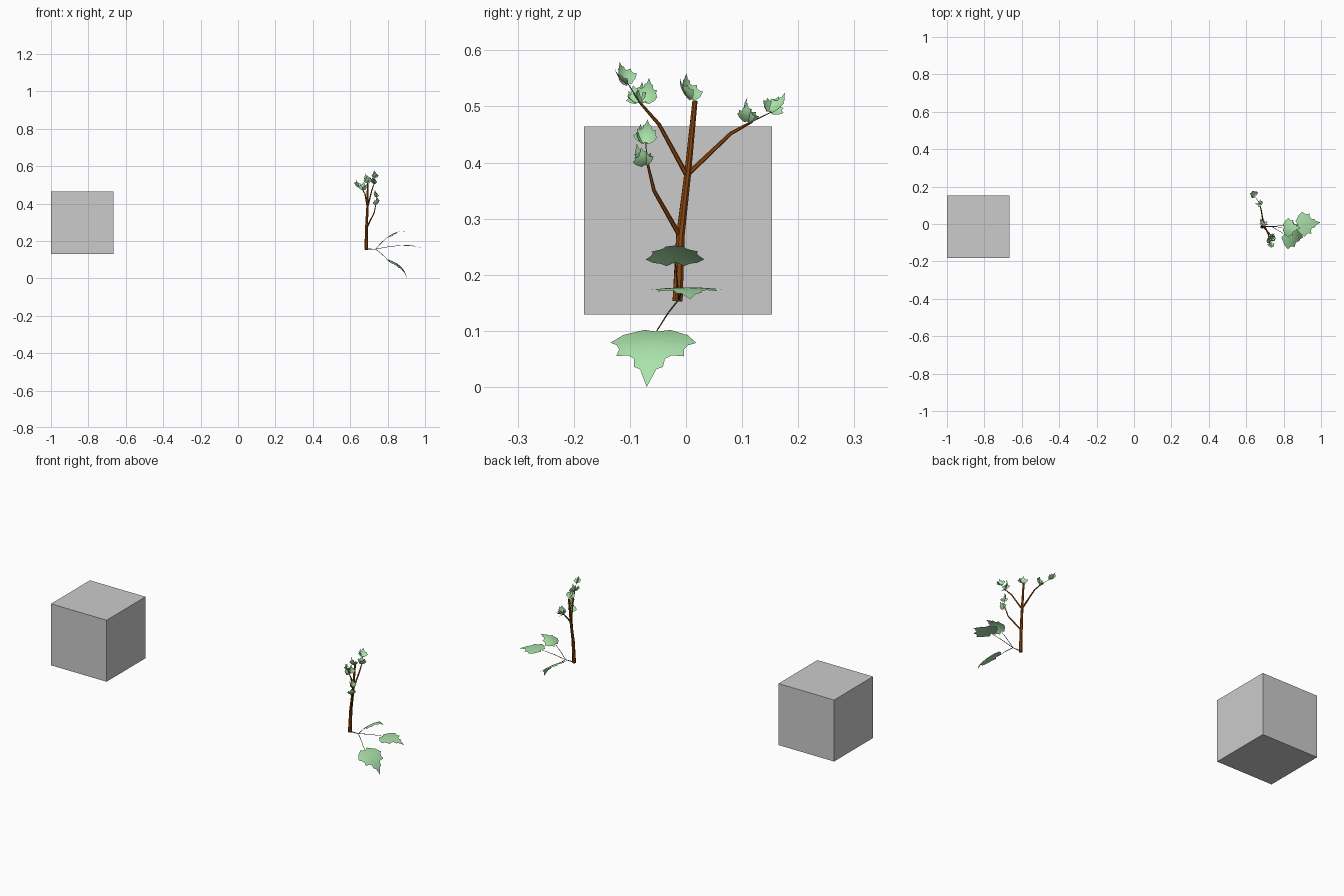
import bpy, bmesh
from mathutils import Vector as V, Matrix

if "Cube" in bpy.data.objects:
    bpy.data.objects.remove(bpy.data.objects["Cube"])


def material(name, rgb):
    m = bpy.data.materials.new(name)
    m.diffuse_color = (*rgb, 1)
    m.use_nodes = True
    m.node_tree.nodes["Principled BSDF"].inputs["Base Color"].default_value = m.diffuse_color
    return m


BARK = material("bark", (0.28, 0.065, 0.005))
GREEN = material("leaf_green", (0.40, 0.76, 0.40))
STALK = material("stalk", (0.10, 0.12, 0.05))


def finish(name, bm, mat=None, smooth=False):
    me = bpy.data.meshes.new(name)
    bm.to_mesh(me)
    bm.free()
    ob = bpy.data.objects.new(name, me)
    bpy.context.collection.objects.link(ob)
    if mat:
        me.materials.append(mat)
    for p in me.polygons:
        p.use_smooth = smooth
    return ob


def tube(name, pts, r0, r1, mat, sides=8):
    """Tapered tube along a path, capped at both ends."""
    bm = bmesh.new()
    pts = [V(p) for p in pts]
    rings = []
    for i, p in enumerate(pts):
        t = pts[min(i + 1, len(pts) - 1)] - pts[max(i - 1, 0)]
        t.normalize()
        a = t.cross(V((0.3, 0.9, -0.2)) if abs(t.y) < 0.8 else V((1, 0, 0))).normalized()
        r = r0 + (r1 - r0) * i / (len(pts) - 1)
        rings.append([bm.verts.new(p + Matrix.Rotation(6.28319 * k / sides, 3, t) @ a * r)
                      for k in range(sides)])
    for A, B in zip(rings, rings[1:]):
        for k in range(sides):
            j = (k + 1) % sides
            bm.faces.new((A[k], A[j], B[j], B[k]))
    bm.faces.new(rings[0][::-1])
    bm.faces.new(rings[-1])
    bmesh.ops.recalc_face_normals(bm, faces=bm.faces)
    return finish(name, bm, mat)


# Right half of a lobed leaf: (along, across), length 1
HALF = [(0.03, 0), (-.05, .16), (.03, .27), (.10, .40), (.28, .53), (.35, .44), (.44, .40),
        (.56, .42), (.56, .27), (.62, .19), (.74, .18), (.78, .10), (1, 0)]
OUTLINE = HALF + [(u, -v) for u, v in HALF[-2:0:-1]]


def leaf(name, base, tip, up, arch=0.1, cup=-0.3):
    """Lobed sheet from base to tip; arch bows it lengthways, cup bends its sides."""
    base, tip = V(base), V(tip)
    d = tip - base
    L = d.length
    d.normalize()
    side = V(up).cross(d).normalized()
    n = d.cross(side)

    def place(u, v):
        h = arch * 4 * u * (1 - u) + cup * v * v
        return base + (d * u + side * v + n * h) * L

    bm = bmesh.new()
    centre = (0.32, 0)
    mid = bm.verts.new(place(*centre))
    rings = []
    for s in (0.35, 0.7, 1.0):
        rings.append([bm.verts.new(place(centre[0] + (u - centre[0]) * s, v * s))
                      for u, v in OUTLINE])
    N = len(OUTLINE)
    for k in range(N):
        j = (k + 1) % N
        bm.faces.new((mid, rings[0][j], rings[0][k]))
        for A, B in zip(rings, rings[1:]):
            bm.faces.new((A[k], A[j], B[j], B[k]))
    bmesh.ops.recalc_face_normals(bm, faces=bm.faces)
    bm.normal_update()
    if sum((f.normal * f.calc_area() for f in bm.faces), V()).dot(n) < 0:
        bmesh.ops.reverse_faces(bm, faces=bm.faces)
    return finish(name, bm, GREEN, True)


# Block
bm = bmesh.new()
bmesh.ops.create_cube(bm, size=0.335)
bmesh.ops.translate(bm, verts=bm.verts, vec=(-0.8325, -0.014, 0.2965))
finish("block", bm)

# Trunk and branches
tube("trunk", [(.685, -.015, .153), (.687, -.010, .27), (.692, .003, .38), (.694, .016, .51)],
     .0095, .0048, BARK)
tube("lower_branch", [(.687, -.010, .268), (.728, -.057, .350), (.738, -.069, .400)],
     .0045, .0022, BARK, 6)
tube("left_branch", [(.692, .001, .378), (.715, -.048, .468), (.728, -.083, .508)],
     .0045, .0022, BARK, 6)
tube("right_branch", [(.692, .004, .380), (.679, .080, .452), (.666, .118, .473)],
     .0045, .0022, BARK, 6)

# Twigs carrying the small leaves
for i, p in enumerate([
        [(.666, .118, .473), (.645, .152, .490)],
        [(.728, -.083, .508), (.733, -.103, .540)],
        [(.738, -.069, .400), (.740, -.072, .437)]]):
    tube(f"twig_{i}", p, .0012, .0008, STALK, 5)

# Small leaf clusters: base, growing direction, length, facing
CLUSTERS = [
    ((.694, .010, .512), (-.15, -.10, 1), .050, (.3, 1, 0)),
    ((.730, -.103, .540), (.15, -.30, 1), .042, (.4, 1, 0)),
    ((.730, -.072, .507), (.10, .10, 1), .044, (1, .1, .3)),
    ((.728, -.085, .507), (-.20, -.2, .6), .036, (1, .2, .3)),
    ((.740, -.072, .435), (.10, .05, 1), .042, (1, .2, .4)),
    ((.738, -.074, .395), (.10, -.25, 1), .042, (-1, .4, .3)),
    ((.667, .110, .473), (.10, .10, 1), .044, (-.8, .9, .2)),
    ((.646, .150, .490), (-.25, .55, .9), .046, (1, -.3, .6)),
]
for i, (b, d, L, up) in enumerate(CLUSTERS):
    d = V(d).normalized()
    for j, turn in enumerate((-.35, .45)):
        u = Matrix.Rotation(turn * 1.2, 3, d) @ V(up)
        grow = (d - u.normalized() * (.12 + .25 * j)).normalized()
        base = V(b) - u.normalized() * .003 * j
        leaf(f"small_leaf_{i}_{j}", base, base + grow * L * (1 - .12 * j), u, -.12, .9)

# Low shoot with three large leaves
tube("shoot", [(.685, -.014, .156), (.735, -.013, .156)], .0028, .0018, STALK, 6)
LARGE = [
    ((.800, -.019, .220), (.893, -.021, .252), (-.2, 0, 1), .10, -.35),
    ((.872, -.004, .176), (.997, .008, .156), (.1, 0, 1), .07, -.12),
    ((.800, -.052, .100), (.905, -.070, .000), (.6, -.1, .8), .13, -.15),
]
for i, (b, t, up, arch, cup) in enumerate(LARGE):
    mid = V((.735, -.013, .156)).lerp(V(b), .5) + V((0, 0, .003))
    tube(f"leaf_stalk_{i}", [(.735, -.013, .156), mid, b], .0016, .0011, STALK, 5)
    leaf(f"large_leaf_{i}", b, t, up, arch, cup)
